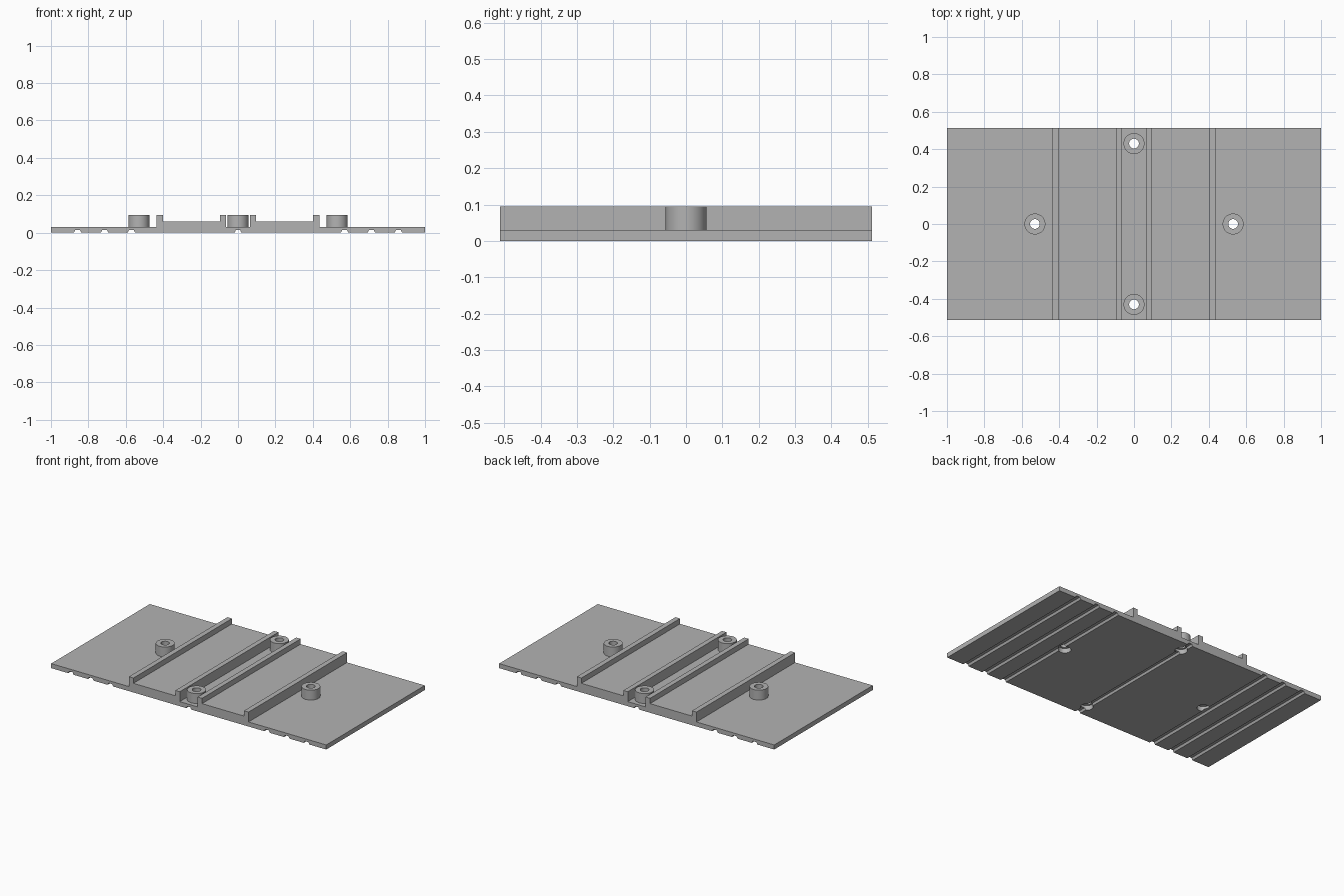
import bpy
import bmesh
from mathutils import Matrix

cube = bpy.data.objects.get("Cube")
if cube:
    bpy.data.objects.remove(cube, do_unlink=True)

HALF_Y = 0.512
BASE_Z, DECK_Z, TOP_Z = 0.03, 0.06, 0.095
GROOVES = (0.57, 0.713, 0.857)
BOSSES = {"left": (0.53, 0), "right": (-0.53, 0), "front": (0, -0.43), "back": (0, 0.43)}

grey = bpy.data.materials.new("plain grey")
grey.use_nodes = True
grey.diffuse_color = (0.45, 0.45, 0.45, 1)
grey.node_tree.nodes["Principled BSDF"].inputs["Base Color"].default_value = grey.diffuse_color


def make_object(name, bm):
    bmesh.ops.recalc_face_normals(bm, faces=bm.faces)
    mesh = bpy.data.meshes.new(name)
    bm.to_mesh(mesh)
    bm.free()
    mesh.materials.append(grey)
    obj = bpy.data.objects.new(name, mesh)
    bpy.context.collection.objects.link(obj)
    return obj


def activate(obj):
    bpy.ops.object.select_all(action="DESELECT")
    obj.select_set(True)
    bpy.context.view_layer.objects.active = obj


# Ribbed plate: half of the cross-section, mirrored, then extruded front to back
half = [(0.065, BASE_Z), (0.065, TOP_Z), (0.097, TOP_Z), (0.097, DECK_Z),
        (0.402, DECK_Z), (0.402, TOP_Z), (0.435, TOP_Z), (0.435, BASE_Z),
        (1, BASE_Z), (1, 0)]
for x in reversed(GROOVES):
    half += [(x + 0.02, 0), (x + 0.013, 0.014), (x - 0.013, 0.014), (x - 0.02, 0)]
half += [(0.018, 0), (0.012, 0.014)]
outline = half + [(-x, z) for x, z in reversed(half)]

bm = bmesh.new()
face = bm.faces.new([bm.verts.new((x, -HALF_Y, z)) for x, z in outline])
extruded = bmesh.ops.extrude_face_region(bm, geom=[face])["geom"]
bmesh.ops.translate(bm, vec=(0, 2 * HALF_Y, 0),
                    verts=[v for v in extruded if isinstance(v, bmesh.types.BMVert)])
plate = make_object("ribbed_plate", bm)

# Screw head recesses cut through the plate beneath the bosses
bm = bmesh.new()
for x, y in BOSSES.values():
    bmesh.ops.create_cone(bm, cap_ends=True, segments=48, radius1=0.037, radius2=0.037,
                          depth=0.2, matrix=Matrix.Translation((x, y, 0)))
cutter = make_object("recess_cutter", bm)
cutter.hide_render = True
cut = plate.modifiers.new("recesses", "BOOLEAN")
cut.operation = "DIFFERENCE"
cut.solver = "EXACT"
cut.object = cutter
activate(plate)
bpy.ops.object.modifier_apply(modifier=cut.name)
bpy.data.objects.remove(cutter, do_unlink=True)


# Hollow bosses: a small rectangle spun around the screw axis
def make_boss(name, x, y):
    bm = bmesh.new()
    ring = [bm.verts.new((r, 0, z)) for r, z in
            ((0.026, BASE_Z), (0.056, BASE_Z), (0.056, TOP_Z), (0.026, TOP_Z))]
    edges = [bm.edges.new((ring[i], ring[(i + 1) % 4])) for i in range(4)]
    bmesh.ops.spin(bm, geom=ring + edges, cent=(0, 0, 0), axis=(0, 0, 1),
                   angle=6.283185307, steps=48)
    bmesh.ops.remove_doubles(bm, verts=bm.verts, dist=0.0001)
    boss = make_object(name, bm)
    boss.location = (x, y, 0)
    activate(boss)
    bpy.ops.object.shade_smooth_by_angle()


for side, (x, y) in BOSSES.items():
    make_boss(side + "_boss", x, y)
